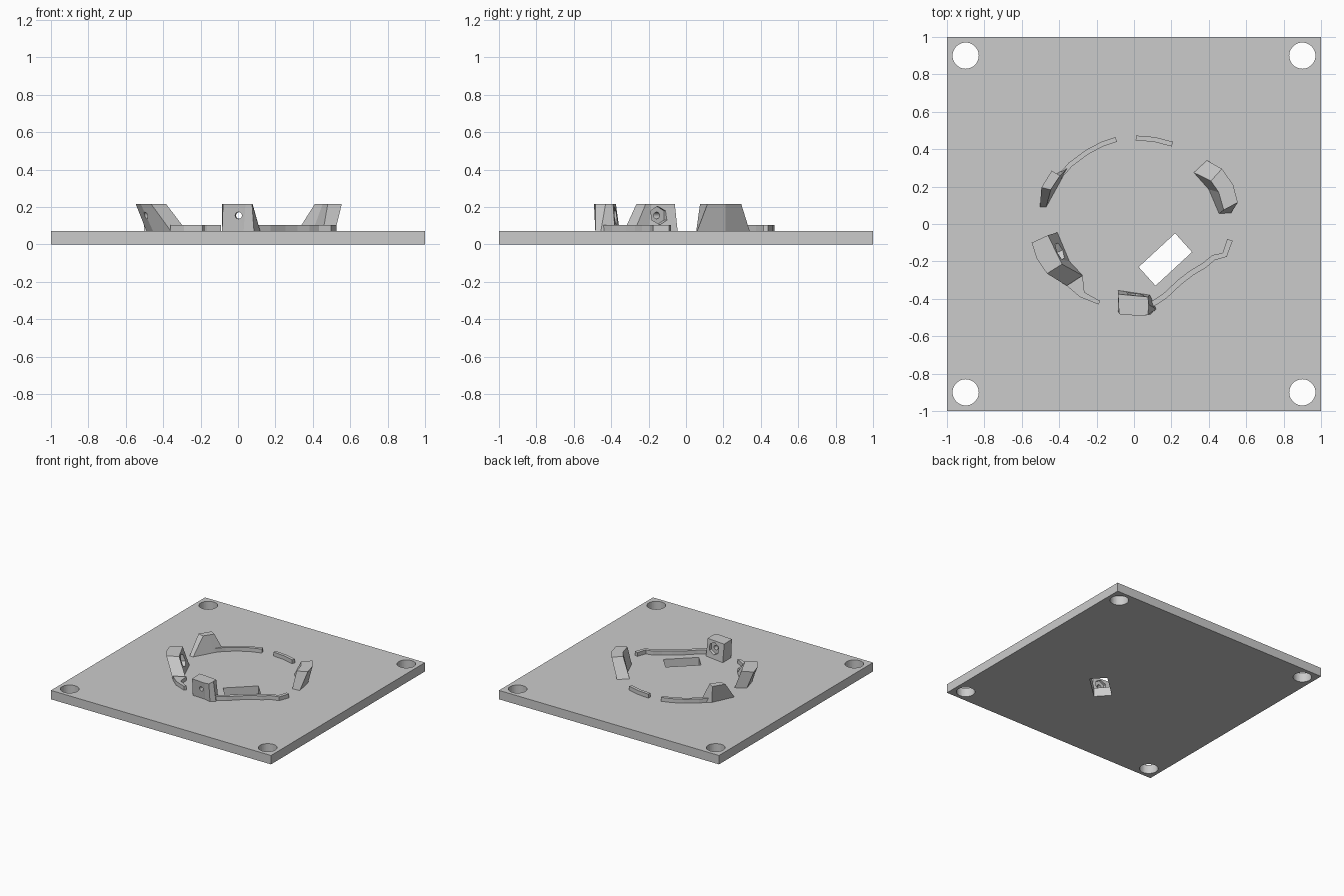
import bpy, bmesh, math
from mathutils import Matrix, Vector

if "Cube" in bpy.data.objects:
    bpy.data.objects.remove(bpy.data.objects["Cube"], do_unlink=True)

grey = bpy.data.materials.new("plain grey")
grey.use_nodes = True
grey.diffuse_color = (0.6, 0.6, 0.6, 1)
grey.node_tree.nodes["Principled BSDF"].inputs["Base Color"].default_value = (0.6, 0.6, 0.6, 1)

PLATE, RIDGE, TOP = 0.073, 0.105, 0.217
SINK = 0.01


def add(name, bm):
    bmesh.ops.recalc_face_normals(bm, faces=bm.faces)
    mesh = bpy.data.meshes.new(name)
    bm.to_mesh(mesh)
    bm.free()
    mesh.materials.append(grey)
    obj = bpy.data.objects.new(name, mesh)
    bpy.context.collection.objects.link(obj)
    return obj


def loft(name, low, high, z0, z1):
    """Solid between two outlines with the same number of corners."""
    bm = bmesh.new()
    a = [bm.verts.new((x, y, z0)) for x, y in low]
    b = [bm.verts.new((x, y, z1)) for x, y in high]
    bm.faces.new(a)
    bm.faces.new(b)
    for i in range(len(a)):
        j = (i + 1) % len(a)
        bm.faces.new((a[i], a[j], b[j], b[i]))
    bmesh.ops.triangulate(bm, faces=[f for f in bm.faces if len(f.verts) > 4])
    return add(name, bm)


def ribbon(name, path, width=0.026):
    """Thin raised wall following a path."""
    pts = [Vector(p) for p in path]
    left, right = [], []
    for i, p in enumerate(pts):
        d = (pts[min(i + 1, len(pts) - 1)] - pts[max(i - 1, 0)]).normalized()
        n = Vector((-d.y, d.x)) * width / 2
        left.append(p + n)
        right.append(p - n)
    outline = left + right[::-1]
    return loft(name, outline, outline, PLATE - SINK, RIDGE)


def rod(name, centre, direction, radius, length, sides):
    bm = bmesh.new()
    turn = Vector(direction).to_track_quat("Z", "Y").to_matrix().to_4x4()
    bmesh.ops.create_cone(bm, cap_ends=True, segments=sides, radius1=radius, radius2=radius,
                          depth=length, matrix=Matrix.Translation(centre) @ turn)
    return add(name, bm)


def cut(target, cutters):
    for c in cutters:
        c.hide_render = True
        mod = target.modifiers.new("cut", "BOOLEAN")
        mod.operation = "DIFFERENCE"
        mod.solver = "EXACT"
        mod.object = c
        bpy.context.view_layer.objects.active = target
        bpy.ops.object.modifier_apply(modifier=mod.name)
        bpy.data.objects.remove(c, do_unlink=True)


# Base plate with corner holes and an angled slot
square = [(-1, -1), (1, -1), (1, 1), (-1, 1)]
plate = loft("base_plate", square, square, 0, PLATE)
holes = [rod("hole_cutter", (x * 0.9, y * 0.9, 0), (0, 0, 1), 0.07, 1, 40) for x, y in square]
slot = [(0.025, -0.23), (0.115, -0.33), (0.31, -0.15), (0.22, -0.05)]
cut(plate, holes + [loft("slot_cutter", slot, slot, -1, 1)])

# Clamp blocks: sloped inner faces and ends, overhanging outer faces
loft("back_left_block",
     [(0.32, 0.275), (0.40, 0.185), (0.455, 0.055), (0.52, 0.06), (0.49, 0.21), (0.39, 0.34)],
     [(0.411, 0.23), (0.453, 0.17), (0.48, 0.075), (0.555, 0.115), (0.53, 0.21), (0.47, 0.295)],
     PLATE, TOP)
loft("back_right_block",
     [(-0.503, 0.09), (-0.42, 0.265), (-0.345, 0.31), (-0.39, 0.235), (-0.47, 0.09)],
     [(-0.495, 0.195), (-0.44, 0.285), (-0.395, 0.258), (-0.418, 0.225), (-0.445, 0.183)],
     PLATE, TOP)
right_block = loft(
    "front_right_block",
    [(-0.49, -0.09), (-0.41, -0.045), (-0.345, -0.2), (-0.275, -0.275), (-0.36, -0.33), (-0.455, -0.21)],
    [(-0.547, -0.10), (-0.46, -0.06), (-0.40, -0.185), (-0.385, -0.215), (-0.465, -0.265), (-0.52, -0.185)],
    PLATE, TOP)
front_block = loft(
    "front_block",
    [(-0.085, -0.355), (0.085, -0.38), (0.118, -0.455), (0.085, -0.485), (0.03, -0.47), (-0.085, -0.465)],
    [(-0.085, -0.375), (0.075, -0.39), (0.078, -0.43), (0.075, -0.485), (0.04, -0.492), (-0.08, -0.482)],
    PLATE, TOP)

# Bolt bores and hexagonal nut pockets
for block, pocket, aim in ((right_block, (-0.385, -0.14, 0.155), (0.9, 0.43, 0)),
                           (front_block, (0.01, -0.36, 0.155), (0.06, 1, 0))):
    cut(block, [rod("bore_cutter", pocket, aim, 0.018, 0.6, 20),
                rod("nut_cutter", pocket, aim, 0.05, 0.08, 6)])

# Low ridges between the blocks
ribbon("back_right_ridge", [(-0.40, 0.25), (-0.34, 0.318), (-0.25, 0.385), (-0.17, 0.427), (-0.095, 0.452)])
ribbon("back_ridge", [(0.01, 0.46), (0.11, 0.452), (0.205, 0.427)])
ribbon("front_left_ridge",
       [(0.08, -0.44), (0.165, -0.385), (0.245, -0.31), (0.31, -0.26), (0.375, -0.222),
        (0.425, -0.18), (0.485, -0.165), (0.513, -0.085)], 0.03)
wedge = [(-0.36, -0.33), (-0.29, -0.39), (-0.19, -0.43), (-0.18, -0.412), (-0.265, -0.365), (-0.275, -0.275)]
loft("front_right_ridge", wedge, wedge, PLATE - SINK, RIDGE)
